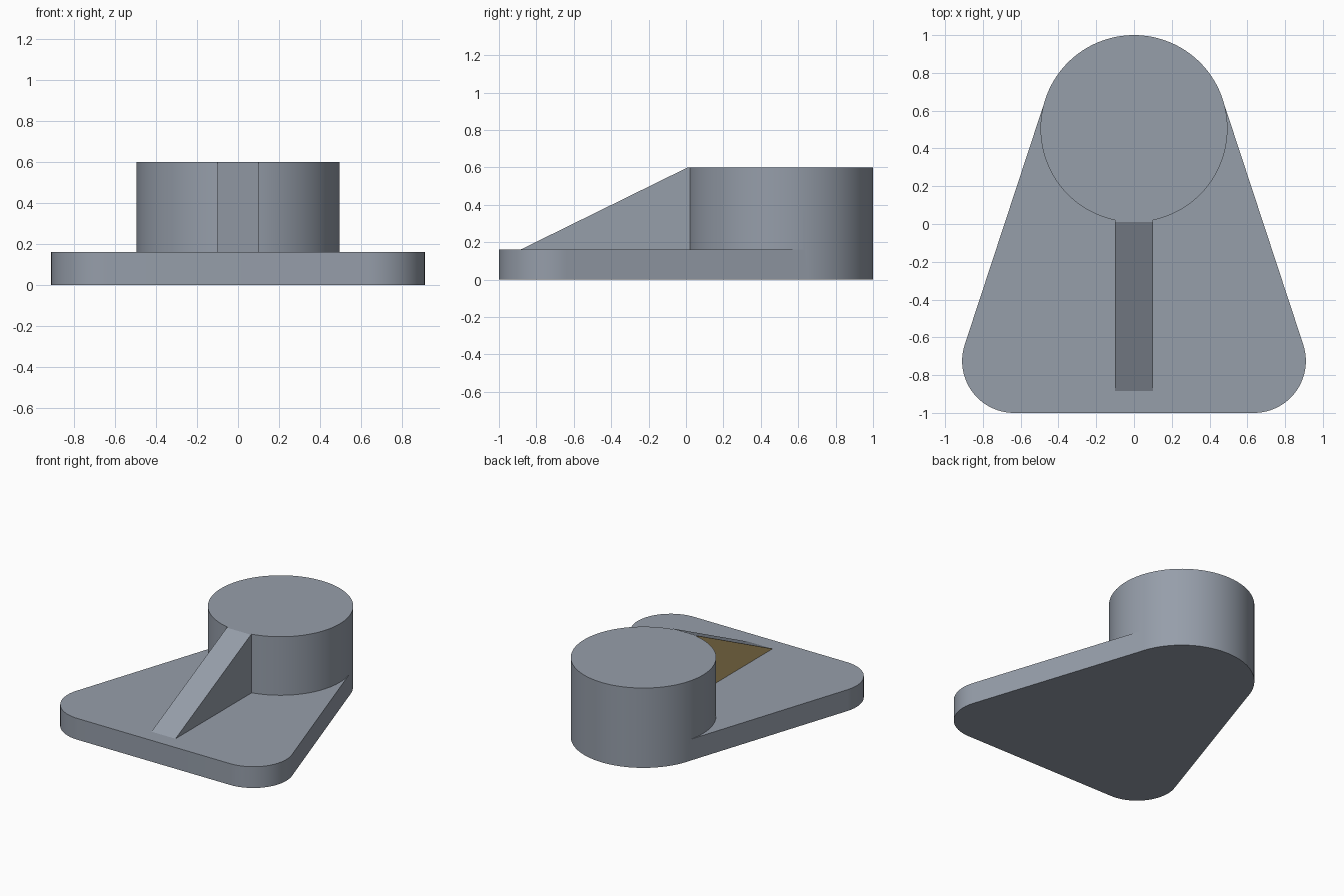
import bpy, bmesh, math
from mathutils import Matrix

if "Cube" in bpy.data.objects:
    bpy.data.objects.remove(bpy.data.objects["Cube"])

PLATE_H, TOP = 0.16, 0.60
BOSS_Y, BOSS_R = 0.505, 0.495
CX, CY, CR = 0.635, -0.725, 0.275      # rounded front corners
RIB_X = 0.10


def material(name, colour):
    mat = bpy.data.materials.new(name)
    mat.diffuse_color = (*colour, 1)
    mat.use_nodes = True
    mat.node_tree.nodes["Principled BSDF"].inputs["Base Color"].default_value = mat.diffuse_color
    return mat


steel = material("steel grey", (0.305, 0.342, 0.402))
gold = material("pale gold", (0.55, 0.40, 0.16))


def prism(name, points, offset, matrix=None):
    """Extrude a closed outline along z, then place it with a matrix."""
    bm = bmesh.new()
    face = bm.faces.new([bm.verts.new((a, b, 0)) for a, b in points])
    res = bmesh.ops.extrude_face_region(bm, geom=[face])
    verts = [v for v in res["geom"] if isinstance(v, bmesh.types.BMVert)]
    bmesh.ops.translate(bm, verts=verts, vec=(0, 0, offset))
    if matrix:
        bm.transform(matrix)
    bmesh.ops.recalc_face_normals(bm, faces=bm.faces)
    mesh = bpy.data.meshes.new(name)
    bm.to_mesh(mesh)
    bm.free()
    mesh.materials.append(steel)
    mesh.materials.append(gold)
    obj = bpy.data.objects.new(name, mesh)
    bpy.context.collection.objects.link(obj)
    return obj


def arc(cx, cy, r, a0, a1, n):
    return [(cx + r * math.cos(a0 + (a1 - a0) * i / n),
             cy + r * math.sin(a0 + (a1 - a0) * i / n)) for i in range(n + 1)]


# Base plate: rounded corners, straight sides tangent to the round boss
r_end = BOSS_R - 0.001
dx, dy = -CX, BOSS_Y - CY
tangent = math.atan2(dy, dx) - math.acos((CR - r_end) / math.hypot(dx, dy))
right = arc(CX, CY, CR, -math.pi / 2, tangent, 24)
right.append((r_end * math.cos(tangent), BOSS_Y + r_end * math.sin(tangent)))
left = [(-x, y) for x, y in reversed(right)]
bracket = prism("bracket_plate", right + left, PLATE_H)

# Round boss
boss = prism("round_boss", arc(0, BOSS_Y, BOSS_R, 0, 2 * math.pi, 128)[:-1], TOP)

# Sloping rib: profile in (y, z), extruded along x
profile = [(-0.885, 0.08), (-0.885, PLATE_H), (0.01, TOP), (0.15, TOP), (0.15, 0.08)]
to_x = Matrix(((0, 0, 1, -RIB_X), (1, 0, 0, 0), (0, 1, 0, 0), (0, 0, 0, 1)))
rib = prism("sloping_rib", profile, 2 * RIB_X, to_x)

# Fuse the parts into one solid
bpy.context.view_layer.objects.active = bracket
bracket.select_set(True)
for part in (boss, rib):
    mod = bracket.modifiers.new("fuse", "BOOLEAN")
    mod.operation = "UNION"
    mod.solver = "EXACT"
    mod.object = part
    bpy.ops.object.modifier_apply(modifier=mod.name)
    bpy.data.objects.remove(part)

# The left side of the rib is gold
for p in bracket.data.polygons:
    on_left_side = p.normal.x < -0.99 and abs(p.center.x + RIB_X) < 0.01
    p.material_index = 1 if on_left_side else 0

bpy.ops.object.shade_smooth_by_angle(angle=math.radians(20))
